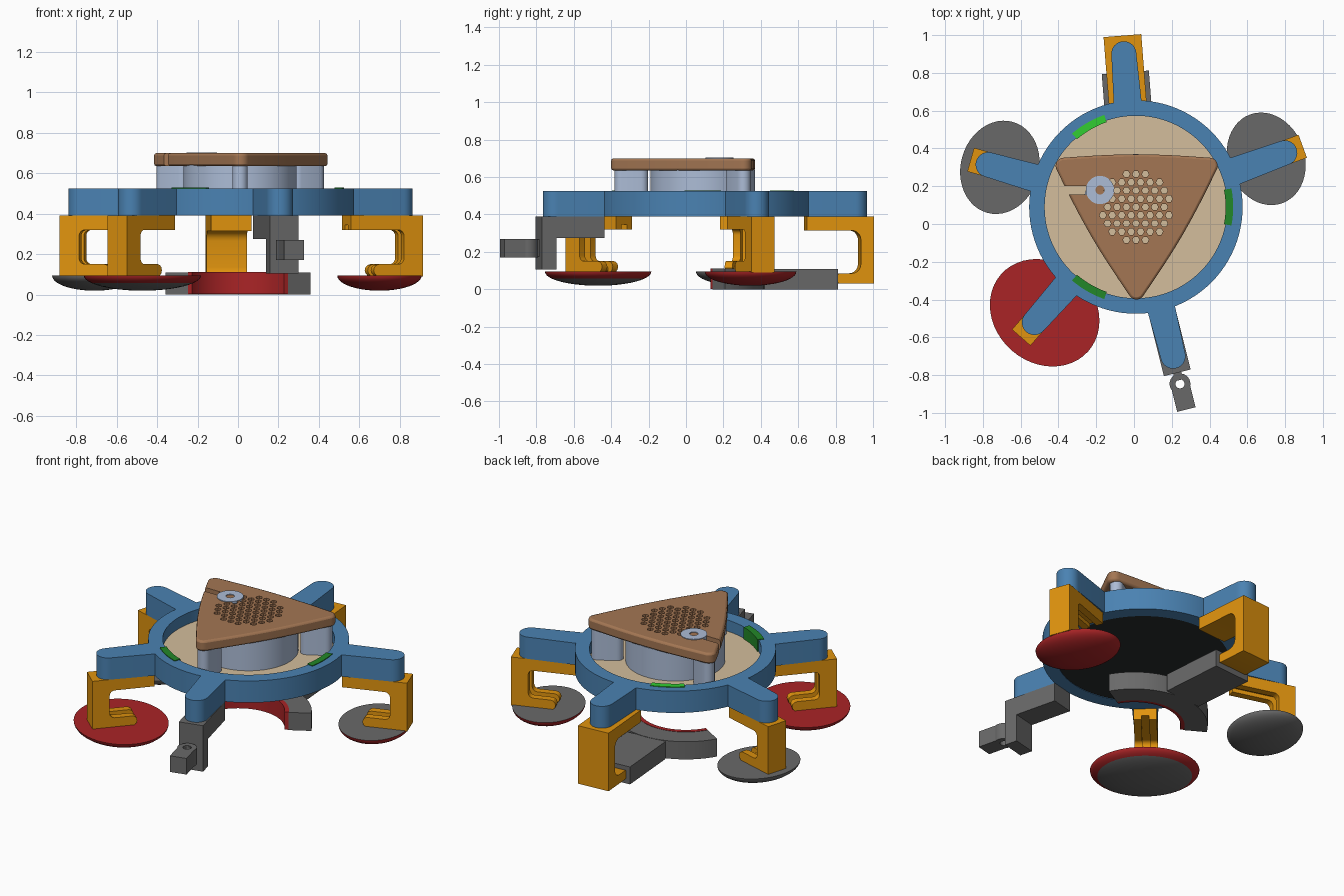
import bpy, bmesh, math
from mathutils import Matrix, Vector

if "Cube" in bpy.data.objects:
    bpy.data.objects.remove(bpy.data.objects["Cube"])

CX, CY = 0.01, 0.09                      # hub centre
D = math.radians


def material(name, rgb):
    m = bpy.data.materials.new(name)
    m.diffuse_color = [(c / 255 / 12.92 if c < 11 else ((c / 255 + 0.055) / 1.055) ** 2.4) for c in rgb] + [1]
    m.use_nodes = True
    m.node_tree.nodes["Principled BSDF"].inputs["Base Color"].default_value = m.diffuse_color
    return m


BLUE = material("blue", (74, 130, 178))
ORANGE = material("orange", (225, 148, 14))
GREY = material("grey", (105, 105, 105))
RED = material("red", (170, 36, 38))
BROWN = material("brown", (163, 118, 83))
PALE = material("pale_blue", (172, 188, 214))
TAN = material("tan", (212, 190, 156))
BLACK = material("black", (40, 44, 45))
GREEN = material("bright_green", (50, 205, 50))
DARK_GREEN = material("dark_green", (34, 135, 40))


def finish(name, bm, mat, frame=None):
    if frame:
        bm.transform(frame)
    bmesh.ops.recalc_face_normals(bm, faces=bm.faces)
    me = bpy.data.meshes.new(name)
    bm.to_mesh(me)
    bm.free()
    me.materials.append(mat)
    ob = bpy.data.objects.new(name, me)
    bpy.context.collection.objects.link(ob)
    return ob


def extrude(bm, pts, offset):
    """Closed prism from 3D outline points and an offset vector."""
    a = [bm.verts.new(p) for p in pts]
    b = [bm.verts.new(Vector(p) + Vector(offset)) for p in pts]
    bm.faces.new(a)
    bm.faces.new(b[::-1])
    for i in range(len(a)):
        j = (i + 1) % len(a)
        bm.faces.new((a[i], a[j], b[j], b[i]))


def plan(name, pts, z0, z1, mat, frame=None):
    bm = bmesh.new()
    extrude(bm, [(x, y, z0) for x, y in pts], (0, 0, z1 - z0))
    return finish(name, bm, mat, frame)


def slabs(name, parts, mat, frame):
    """Side profiles (radius, height), each spanning t0..t1 across the arm."""
    bm = bmesh.new()
    for pts, t0, t1 in parts:
        extrude(bm, [(r, t0, z) for r, z in pts], (0, t1 - t0, 0))
    return finish(name, bm, mat, frame)


def rect(x0, x1, y0, y1):
    return [(x0, y0), (x1, y0), (x1, y1), (x0, y1)]


def arc(x, y, r, a0, a1, n=10):
    return [(x + r * math.cos(D(a0 + (a1 - a0) * i / n)), y + r * math.sin(D(a0 + (a1 - a0) * i / n)))
            for i in range(n + 1)]


def ring(name, x, y, r0, r1, z0, z1, mat, n=64, frame=None):
    bm = bmesh.new()
    loops = []
    for i in range(n):
        c, s = math.cos(2 * math.pi * i / n), math.sin(2 * math.pi * i / n)
        loops.append([bm.verts.new((x + r * c, y + r * s, z)) for r, z in ((r0, z0), (r1, z0), (r1, z1), (r0, z1))])
    for i in range(n):
        p, q = loops[i], loops[(i + 1) % n]
        for k in range(4):
            bm.faces.new((p[k], p[(k + 1) % 4], q[(k + 1) % 4], q[k]))
    return finish(name, bm, mat, frame)


def sector(name, x, y, r0, r1, a0, a1, z0, z1, mat, frame=None):
    return plan(name, arc(x, y, r0, a0, a1, 24) + arc(x, y, r1, a1, a0, 24), z0, z1, mat, frame)


def polar(angle):
    return Matrix.Translation((CX, CY, 0)) @ Matrix.Rotation(D(angle), 4, 'Z')


# Hub: blue rim, tan deck, black underside
ring("hub_rim", CX, CY, 0.483, 0.565, 0.39, 0.525, BLUE, 96)
plan("deck", arc(CX, CY, 0.485, 0, 357, 95), 0.42, 0.455, TAN)
plan("underside", arc(CX, CY, 0.485, 0, 357, 95), 0.393, 0.42, BLACK)

# Clips set into the rim
for a, mat in ((0, DARK_GREEN), (120, GREEN), (240, DARK_GREEN)):
    sector("clip", CX, CY, 0.475, 0.515, a - 11, a + 11, 0.45, 0.529, mat)

# Five round-ended arms
for a in (20, 94.5, 164, 228.7, 284):
    tip = 0.905 if a == 20 else 0.88
    plan("arm", [(0.52, -0.075)] + arc(tip - 0.066, 0, 0.066, -90, 90, 16) + [(0.52, 0.075)],
         0.39, 0.525, BLUE, polar(a))


# C-shaped leg profile opening toward the hub
def c_profile(r_in, r_foot, r_post, r_out, z0, z_foot, z_top, f=0.03):
    return ([(r_in, 0.39), (r_in, z_top)] + arc(r_post - f, z_top - f, f, 90, 0, 5)
            + arc(r_post - f, z_foot + f, f, 0, -90, 5)
            + arc(r_foot, (z0 + z_foot) / 2, (z_foot - z0) / 2, 90, 270, 6)
            + [(r_out, z0), (r_out, 0.39)])


# Three legs with lens-shaped feet
for a, out, fx, fy, long_r, short_r, mat in ((20, 0.94, 0.70, 0.345, 0.25, 0.203, RED),
                                            (164, 0.91, -0.71, 0.30, 0.25, 0.207, GREY),
                                            (228.7, 0.92, -0.473, -0.47, 0.308, 0.265, RED)):
    cheek = c_profile(0.56, out - 0.23, out - 0.10, out, 0.09, 0.15, 0.32)
    core = c_profile(0.56, out - 0.21, out - 0.06, out, 0.09, 0.125, 0.345)
    slabs("leg", [(cheek, -0.065, -0.022), (core, -0.022, 0.022), (cheek, 0.022, 0.065)], ORANGE, polar(a))
    bm = bmesh.new()
    bmesh.ops.create_uvsphere(bm, u_segments=48, v_segments=24, radius=1)
    cut = bmesh.ops.bisect_plane(bm, geom=bm.verts[:] + bm.edges[:] + bm.faces[:], plane_co=(0, 0, 0),
                                 plane_no=(0, 0, 1), clear_outer=True)
    bmesh.ops.contextual_create(bm, geom=[e for e in bm.edges if e.is_boundary])
    bm.transform(Matrix.Diagonal((short_r, long_r, 0.075, 1)))
    foot = finish("foot", bm, mat, Matrix.Translation((fx, fy, 0.094)) @ Matrix.Rotation(D(a), 4, 'Z'))
    foot.data.materials.append(GREY)
    for p in foot.data.polygons:         # flat top is grey
        p.material_index = 1 if p.normal.z > 0.9 else 0

# Back bracket holding the curved jaw
back = polar(94.5)
slabs("back_bracket", [(c_profile(0.55, 0.73, 0.84, 0.91, 0.03, 0.085, 0.315, 0.05), -0.1, 0.1)], ORANGE, back)
plan("jaw_stem", rect(0.32, 0.715, -0.125, 0.125), 0.0, 0.108, GREY, back)
sector("jaw", 0.0, 0.0, 0.285, 0.415, 30, 150, 0, 0.11, GREY)
sector("jaw_lining", 0.0, 0.0, 0.262, 0.287, 30, 150, 0.002, 0.112, RED)

# Front clamp: hanger, then an eyelet with a square tail
front = polar(284)
slabs("clamp_hanger", [([(0.56, 0.39), (0.56, 0.275), (0.825, 0.275), (0.825, 0.105), (0.905, 0.105),
                         (0.905, 0.39)], -0.073, 0.073)], GREY, front)
plan("clamp_neck", rect(0.90, 0.945, -0.022, 0.022), 0.175, 0.265, GREY, front)
ring("clamp_eyelet", 0.965, 0, 0.024, 0.055, 0.17, 0.27, GREY, 32, front)
plan("clamp_tail", rect(0.99, 1.105, -0.05, 0.05), 0.17, 0.27, GREY, front)

# Pale drum and corner posts carrying the top plate
ring("drum", CX, CY, 0.25, 0.28, 0.45, 0.64, PALE)
for a in (30, 150, 270):
    plan("post", arc(0.33, 0, 0.038, 270, 90) + arc(0.435, 0, 0.038, 90, -90), 0.45, 0.64, PALE, polar(a))

# Rounded triangular plate with slightly bowed sides
corners = [(0.40, 0.308, -30), (-0.372, 0.308, 90), (0.013, -0.357, 210)]
outline = []
for i, (x, y, a) in enumerate(corners):
    outline += arc(x, y, 0.043, a, a + 120, 8)
    nx, ny, na = corners[(i + 1) % 3]
    p, q = Vector(outline[-1]), Vector(arc(nx, ny, 0.043, na, na + 1, 1)[0])
    bow = Vector((math.cos(D(na)), math.sin(D(na)))) * 0.018
    outline += [tuple(p.lerp(q, t / 8) + bow * math.sin(math.pi * t / 8)) for t in range(1, 8)]
plate = plan("top_plate", outline, 0.635, 0.70, BROWN)
bev = plate.modifiers.new("soft_edge", 'BEVEL')
bev.width, bev.segments, bev.limit_method, bev.angle_limit = 0.012, 2, 'ANGLE', D(50)

# Honeycomb vent and side slot cut through the plate
bm = bmesh.new()
for j in range(-4, 5):
    for i in range(-4, 5):
        dx, dy = (i + 0.5 * (j % 2)) * 0.05, j * 0.0435
        if math.hypot(dx, dy) < 0.19:
            extrude(bm, [(x, y, 0.6) for x, y in arc(CX + dx, CY + dy, 0.019, 0, 300, 5)], (0, 0, 0.15))
extrude(bm, [(x, y, 0.6) for x, y in rect(-0.5, -0.235, 0.157, 0.2)], (0, 0, 0.15))
cutter = finish("plate_cutter", bm, BROWN)
cutter.hide_render = True
cutter.hide_set(True)
boo = plate.modifiers.new("openings", 'BOOLEAN')
boo.operation, boo.solver, boo.object = 'DIFFERENCE', 'EXACT', cutter

# Round knob at the end of the slot
ring("knob", -0.18, 0.18, 0.024, 0.075, 0.64, 0.704, PALE, 32)

# Smooth curved walls, keep edges sharp
for ob in bpy.context.scene.objects:
    if ob is not cutter:
        ob.select_set(True)
        bpy.context.view_layer.objects.active = ob
bpy.ops.object.shade_smooth_by_angle(angle=D(30))
